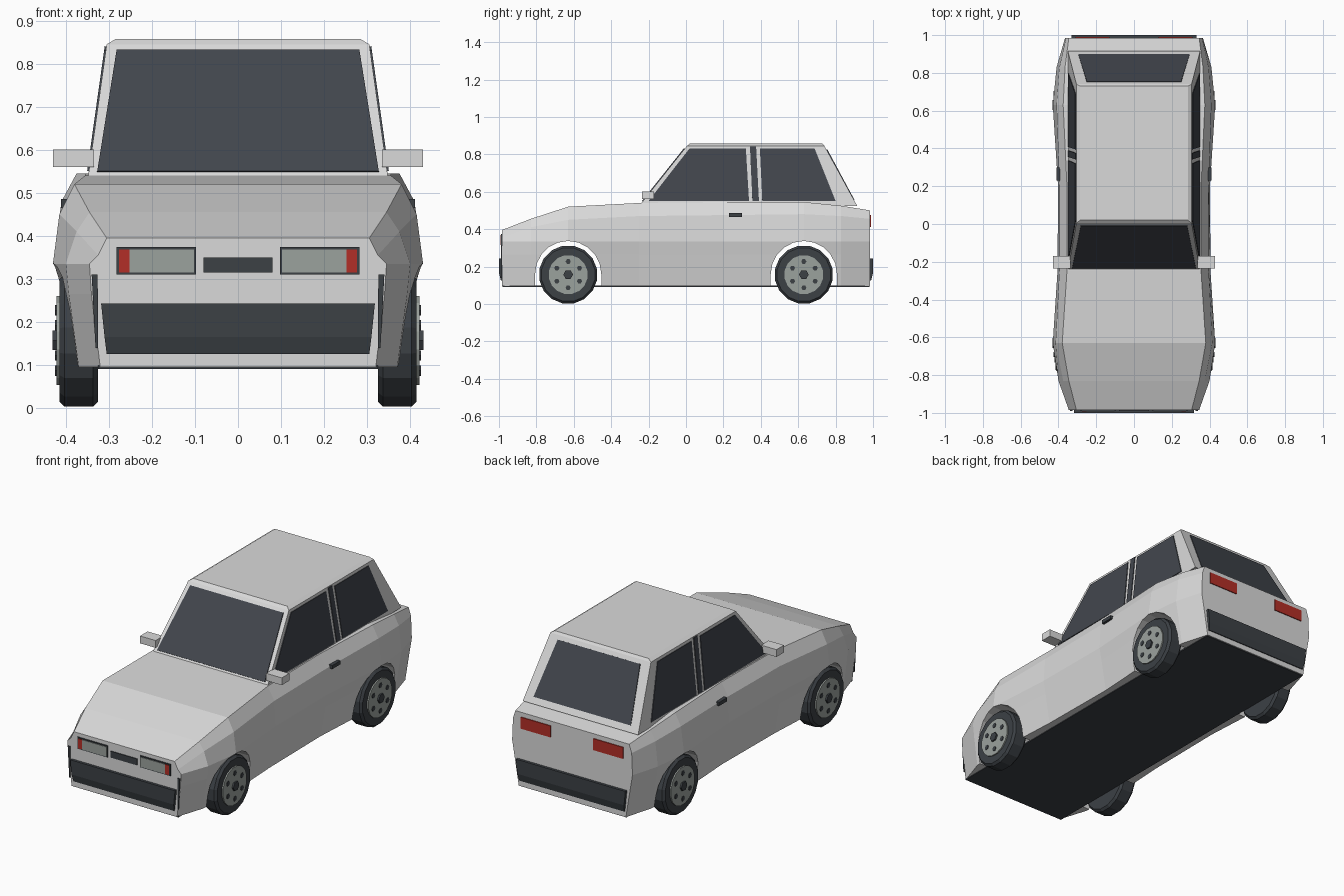
import bpy, bmesh, math
from mathutils import Vector, Matrix

old = bpy.data.objects.get("Cube")
if old:
    bpy.data.objects.remove(old, do_unlink=True)


def material(name, r, g, b):
    m = bpy.data.materials.new(name)
    m.use_nodes = True
    m.diffuse_color = (r, g, b, 1)
    for n in m.node_tree.nodes:
        if n.type == 'BSDF_PRINCIPLED':
            n.inputs["Base Color"].default_value = (r, g, b, 1)
            n.inputs["Roughness"].default_value = 0.7
    return m


PAINT = material("silver_paint", 0.70, 0.70, 0.70)
GLASS = material("dark_glass", 0.054, 0.061, 0.074)
TRIM = material("black_trim", 0.045, 0.052, 0.06)
LAMP = material("grey_lamp_and_hub", 0.33, 0.36, 0.34)
RED = material("red_lens", 0.45, 0.028, 0.02)


def finish(name, bm, mat):
    bmesh.ops.recalc_face_normals(bm, faces=bm.faces[:])
    me = bpy.data.meshes.new(name)
    bm.to_mesh(me)
    bm.free()
    me.materials.append(mat)
    ob = bpy.data.objects.new(name, me)
    bpy.context.collection.objects.link(ob)
    return ob


def loft(name, rings, mat):
    """Skin a closed solid through rings of equal length."""
    bm = bmesh.new()
    loops = [[bm.verts.new(p) for p in ring] for ring in rings]
    n = len(loops[0])
    for a, b in zip(loops, loops[1:]):
        for i in range(n):
            j = (i + 1) % n
            bm.faces.new((a[i], a[j], b[j], b[i]))
    bm.faces.new(loops[0])
    bm.faces.new(loops[-1][::-1])
    return finish(name, bm, mat)


def panel(name, pts, mat, thick=0.008):
    """Thin plate centred on the given flat outline."""
    pts = [Vector(p) for p in pts]
    n = (pts[1] - pts[0]).cross(pts[2] - pts[0]).normalized() * thick / 2
    return loft(name, [[p - n for p in pts], [p + n for p in pts]], mat)


def box(name, x, y, z, mat):
    ring = [(x[0], y[0]), (x[1], y[0]), (x[1], y[1]), (x[0], y[1])]
    return loft(name, [[(a, b, h) for a, b in ring] for h in z], mat)


def disc(name, x0, x1, y, z, r, sides, mat, bevel=0):
    """Cylinder along x, with optional chamfered rims."""
    xs = [(x0, r - bevel), (x1, r - bevel)]
    if bevel:
        s = math.copysign(bevel, x1 - x0)
        xs = [xs[0], (x0 + s, r), (x1 - s, r), xs[1]]
    ang = [(i + 0.5) * math.tau / sides for i in range(sides)]
    return loft(name, [[(x, y + q * math.sin(a), z + q * math.cos(a)) for a in ang]
                       for x, q in xs], mat)


# Lower body: y, sill x, widest x, shoulder x and z, top edge x and z
SECTIONS = [
    (-0.985, .32, .345, .325, .355, .305, .395),
    (-0.83, .37, .40, .375, .41, .345, .455),
    (-0.63, .385, .43, .415, .45, .38, .52),
    (-0.25, .365, .405, .395, .47, .355, .54),
    (0.2, .36, .402, .395, .475, .355, .545),
    (0.63, .385, .43, .41, .48, .375, .545),
    (0.83, .37, .41, .395, .47, .365, .525),
    (0.985, .325, .365, .36, .455, .345, .50),
]
rings = []
for y, xb, xw, xs, zs, xt, zt in SECTIONS:
    half = [(xb, .095), ((xb + xw) / 2 + .008, .265), (xw, .335), (xs, zs), (xt, zt)]
    rings.append([(x, y, z) for x, z in half] + [(-x, y, z) for x, z in half[::-1]])
body = loft("lower_body", rings, PAINT)

# Wheel arches cut through the body
WHEEL_Y, WHEEL_Z = 0.63, 0.157
for cy in (-WHEEL_Y, WHEEL_Y):
    arc = [(cy + .177 * math.cos(t * math.pi / 10), .16 + .177 * math.sin(t * math.pi / 10))
           for t in range(11)]
    prof = [(cy + .177, 0)] + arc + [(cy - .177, 0)]
    cutter = loft("arch_cutter", [[(x, y, z) for y, z in prof] for x in (-.6, .6)], PAINT)
    cutter.hide_render = True
    mod = body.modifiers.new("arch", 'BOOLEAN')
    mod.operation, mod.solver, mod.object = 'DIFFERENCE', 'EXACT', cutter
    bpy.context.view_layer.objects.active = body
    bpy.ops.object.modifier_apply(modifier=mod.name)
    bpy.data.objects.remove(cutter, do_unlink=True)

box("floor_pan", (-.325, .325), (-.98, .98), (.091, .099), TRIM)

# Cabin with a thin chamfered roof
cabin = []
for x, y0, y1, z in ((.35, -.25, .915, .525), (.305, .005, .74, .845), (.285, .02, .73, .857)):
    cabin.append([(-x, y0, z), (x, y0, z), (x, y1, z), (-x, y1, z)])
loft("cabin", cabin, PAINT)

# Windscreen and rear window
panel("windscreen", [(-.327, -.232, .548), (.327, -.232, .548),
                     (.282, -.008, .83), (-.282, -.008, .83)], GLASS)
panel("rear_window", [(-.295, .897, .555), (.295, .897, .555),
                      (.25, .752, .825), (-.25, .752, .825)], GLASS)


def side_x(z):
    return .35 - .045 * (z - .525) / .32


SIDE_GLASS = {
    "front_side_window": [(-.2, .55), (.337, .55), (.32, .83), (.018, .83)],
    "pillar_trim": [(.355, .55), (.39, .55), (.375, .84), (.342, .84)],
    "rear_side_window": [(.408, .55), (.8, .55), (.688, .83), (.395, .83)],
}
for s, side in ((1, "left"), (-1, "right")):
    for name, outline in SIDE_GLASS.items():
        panel(f"{side}_{name}", [(s * side_x(z), y, z) for y, z in outline], GLASS)
    # Mirrors, door handles and corner trims
    box(f"{side}_mirror", (s * .335, s * .43), (-.235, -.17), (.56, .60), PAINT)
    box(f"{side}_door_handle", (s * .385, s * .411), (.23, .30), (.465, .485), TRIM)
    panel(f"{side}_corner_trim", [(s * .325, -.986, .14), (s * .331, -.986, .14),
                                  (s * .34, -.986, .31), (s * .326, -.986, .31)], TRIM)
    # Lamps
    for name, x, z, y, mat in (
            ("headlamp_frame", (.098, .282), (.31, .374), -.986, TRIM),
            ("headlamp", (.102, .252), (.315, .368), -.989, LAMP),
            ("indicator", (.252, .276), (.315, .368), -.989, RED),
            ("tail_lamp", (.13, .31), (.412, .475), .986, RED)):
        panel(f"{side}_{name}", [(s * x[0], y, z[0]), (s * x[1], y, z[0]),
                                 (s * x[1], y, z[1]), (s * x[0], y, z[1])], mat)
    # Wheels with hub disc, centre cap and ring of bolts
    for y, end in ((-WHEEL_Y, "front"), (WHEEL_Y, "rear")):
        pre = f"{side}_{end}"
        disc(pre + "_tyre", s * .325, s * .415, y, WHEEL_Z, .157, 16, TRIM, .012)
        disc(pre + "_hub", s * .40, s * .422, y, WHEEL_Z, .105, 16, LAMP)
        disc(pre + "_centre_cap", s * .41, s * .431, y, WHEEL_Z, .026, 6, TRIM)
        for k in range(6):
            a = k * math.tau / 6
            disc(f"{pre}_bolt_{k + 1}", s * .41, s * .425, y + .07 * math.sin(a),
                 WHEEL_Z + .07 * math.cos(a), .014, 6, TRIM)

# Grille and bumpers
panel("grille", [(-.08, -.986, .315), (.08, -.986, .315),
                 (.08, -.986, .35), (-.08, -.986, .35)], TRIM)
for s, name, w in ((-1, "front_bumper", .318), (1, "rear_bumper", .332)):
    loft(name, [[(-x, s * .97, z), (x, s * .97, z), (x, s * y, z), (-x, s * y, z)]
                for x, y, z in ((w - .013, .99, .125), (w - .008, 1, .165), (w, 1, .243))], TRIM)
